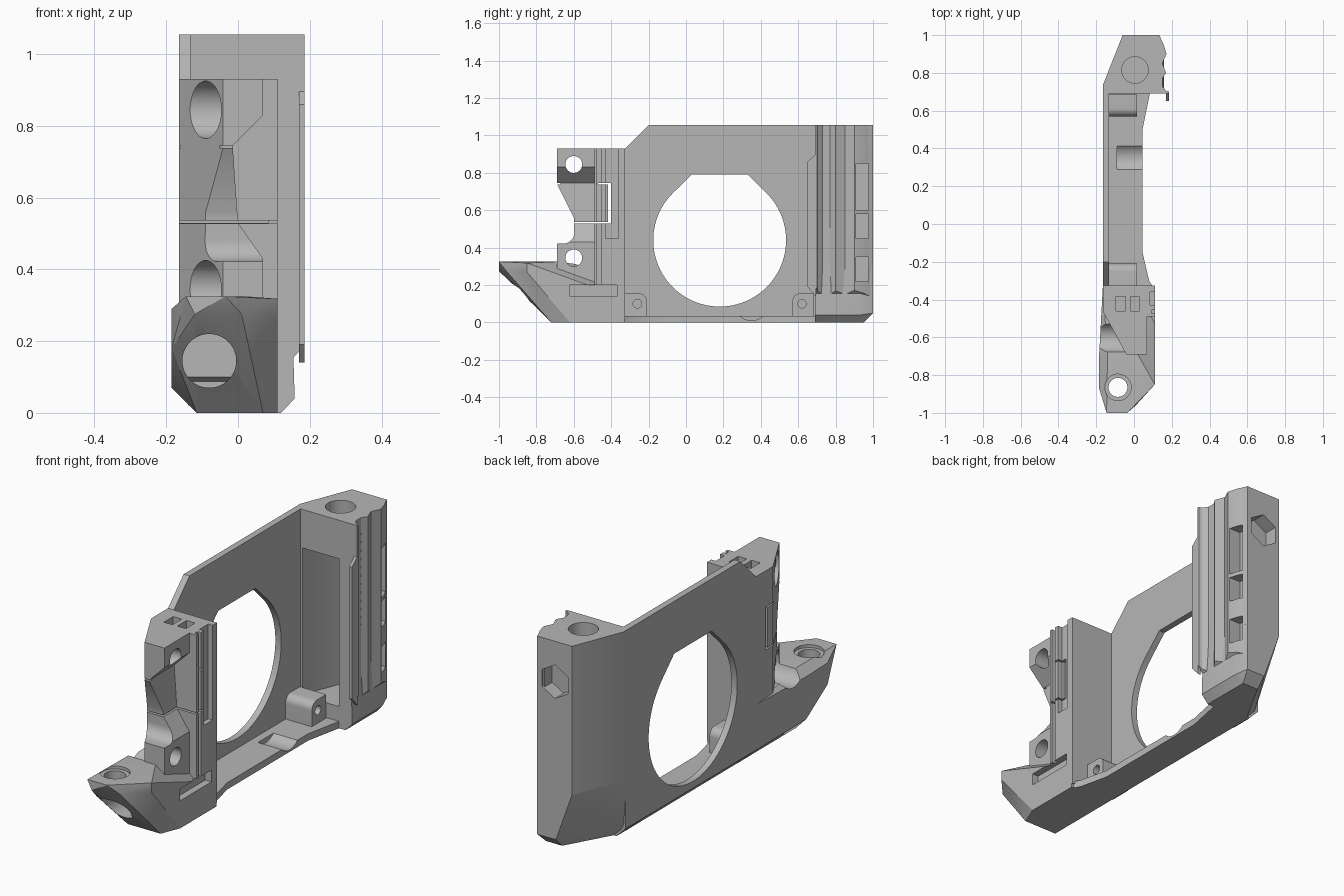
import bpy, bmesh
from math import cos, sin, pi, radians

if "Cube" in bpy.data.objects:
    bpy.data.objects.remove(bpy.data.objects["Cube"], do_unlink=True)

grey = bpy.data.materials.new("light grey plastic")
grey.use_nodes = True
grey.diffuse_color = (0.47, 0.47, 0.47, 1)
grey.node_tree.nodes["Principled BSDF"].inputs["Base Color"].default_value = (0.47, 0.47, 0.47, 1)
parts = []


def finish(name, bm, keep=True):
    bmesh.ops.recalc_face_normals(bm, faces=bm.faces)
    me = bpy.data.meshes.new(name)
    bm.to_mesh(me)
    bm.free()
    ob = bpy.data.objects.new(name, me)
    bpy.context.collection.objects.link(ob)
    if keep:
        parts.append(ob)
    else:
        ob.hide_render = True
    return ob


def prism(name, axis, pts, lo, hi, keep=True):
    """Extrude a flat outline along an axis from lo to hi."""
    place = {"x": lambda a, b, d: (d, a, b),
             "y": lambda a, b, d: (a, d, b),
             "z": lambda a, b, d: (a, b, d)}[axis]
    bm = bmesh.new()
    ends = [[bm.verts.new(place(a, b, d)) for a, b in pts] for d in (lo, hi)]
    for ring in ends:
        bm.faces.new(ring)
    for i in range(len(pts)):
        j = (i + 1) % len(pts)
        bm.faces.new((ends[0][i], ends[0][j], ends[1][j], ends[1][i]))
    return finish(name, bm, keep)


def hull(name, pts):
    bm = bmesh.new()
    for p in pts:
        bm.verts.new(p)
    res = bmesh.ops.convex_hull(bm, input=bm.verts)
    loose = {v for v in res["geom_interior"] + res["geom_unused"]
             if isinstance(v, bmesh.types.BMVert)}
    bmesh.ops.delete(bm, geom=list(loose), context="VERTS")
    bmesh.ops.dissolve_limit(bm, angle_limit=radians(1), verts=bm.verts, edges=bm.edges)
    return finish(name, bm)


def arc(a, b, r, start=0, end=360, n=48):
    full = end - start == 360
    steps = n if full else n + 1
    return [(a + r * cos(radians(start + (end - start) * i / n)),
             b + r * sin(radians(start + (end - start) * i / n))) for i in range(steps)]


def rect(a0, a1, b0, b1):
    return [(a0, b0), (a1, b0), (a1, b1), (a0, b1)]


def cutter(axis, pts, lo, hi):
    return prism("cutter", axis, pts, lo, hi, False)


def cut(ob, cutters):
    for c in cutters:
        mod = ob.modifiers.new("cut", "BOOLEAN")
        mod.operation, mod.solver, mod.object = "DIFFERENCE", "EXACT", c
    dg = bpy.context.evaluated_depsgraph_get()
    me = bpy.data.meshes.new_from_object(ob.evaluated_get(dg))
    ob.modifiers.clear()
    ob.data = me


# Shared cutters
edge_chamfer = cutter("y", [(-0.25, 0.135), (-0.25, -0.02), (-0.095, -0.02)], -0.66, 0.75)
bolt_heights = (0.345, 0.845)
counterbores = [cutter("x", arc(-0.6, z, 0.08), -0.4, -0.03) for z in bolt_heights]
pocket = cutter("z", [(-0.12, 0.6), (0.085, 0.6), (0.085, 0.9), (-0.05, 0.9), (-0.12, 0.72)], 0.11, 0.86)

# Side wall with a flat-topped round opening
wall = prism("side_wall", "x", [(-0.35, 0), (0.72, 0), (0.72, 1.055), (-0.2, 1.055),
                                (-0.325, 0.93), (-0.35, 0.93)], -0.165, -0.132)
opening = arc(0.18, 0.44, 0.355, 135, 405, 72) + [(0.33, 0.79), (0.03, 0.79)]
cut(wall, [cutter("x", opening, -0.3, 0), edge_chamfer])

# Floor rail, flaring out at both ends, with a shallow round scoop
floor = prism("floor_rail", "z", [(-0.165, -0.35), (0.11, -0.35), (0.08, -0.3), (0.045, -0.15), (0.045, 0.5),
                                  (0.09, 0.72), (-0.165, 0.72)], 0, 0.035)
cut(floor, [edge_chamfer, cutter("x", arc(0.35, 0.1, 0.09), -0.09, 0.2)])

# Screw lugs
for name, y, s in (("front_lug", -0.325, 1), ("rear_lug", 0.685, -1)):
    corner = [(y + s * (0.075 + 0.04 * cos(t * pi / 16)), 0.115 + 0.04 * sin(t * pi / 16)) for t in range(9)]
    lug = prism(name, "x", [(y, 0.02), (y + s * 0.115, 0.02)] + corner + [(y, 0.155)], -0.14, 0.015)
    cut(lug, [cutter("x", arc(y + s * 0.065, 0.1, 0.023, n=24), -0.1, 0.1)])

# Faceted foot
foot = hull("foot", [
    (-0.145, -1, 0.325), (-0.035, -1, 0.325), (0.11, -0.85, 0.318), (0.02, -0.69, 0.325), (-0.14, -0.69, 0.325),
    (-0.12, -1, 0.275), (0.01, -0.96, 0.275), (0.11, -0.85, 0.27),
    (-0.185, -0.87, 0.29), (-0.185, -0.87, 0.18), (-0.185, -0.7, 0.285), (-0.185, -0.7, 0.07),
    (-0.115, -0.72, 0), (0.07, -0.72, 0), (0.11, -0.62, 0), (0.11, -0.33, 0), (-0.115, -0.33, 0),
    (-0.165, -0.33, 0.05), (-0.165, -0.33, 0.28), (0.11, -0.33, 0.13), (0.11, -0.6, 0.15)])
cut(foot, [cutter("z", arc(-0.085, -0.865, 0.05), 0.1, 0.5),
           cutter("z", arc(-0.085, -0.865, 0.07), 0.31, 0.5),
           cutter("y", arc(-0.08, 0.145, 0.075), -1.2, -0.66),
           cutter("x", rect(-0.62, -0.37, 0.14, 0.2), 0.06, 0.3),
           counterbores[0]])

# Front column with a notched nose
scoop = arc(-0.655, 0.48, 0.058, 270, 360, 10)
column = prism("front_column", "x", [(-0.69, 0.1), (-0.69, 0.422)] + scoop +
               [(-0.6, 0.56), (-0.69, 0.74), (-0.69, 0.93), (-0.325, 0.93), (-0.325, 0.02), (-0.5, 0.02)],
               -0.165, 0.11)
slanted_side = cutter("z", [(-0.166, -0.46), (-0.025, -0.72), (-0.4, -0.72), (-0.4, -0.46)], 0.25, 1.2)
stepped_side = cutter("y", [(0.07, 0.2), (0.07, 0.43), (0, 0.53), (-0.015, 0.745), (0.07, 0.83),
                            (0.07, 1.1), (0.3, 1.1), (0.3, 0.2)], -0.8, -0.49)
slits = [cutter("x", rect(*r), -0.4, 0.4) for r in (
    (-0.65, -0.41, 0.528, 0.536), (-0.47, -0.41, 0.738, 0.746), (-0.418, -0.402, 0.529, 0.745))]
seam = cutter("x", rect(-0.72, -0.67, 0.738, 0.746), -0.4, 0.4)
grooves = [cutter("x", rect(-0.43, -0.36, 0.45, 1.1), 0.085, 0.3),
           cutter("x", rect(-0.475, -0.455, 0.2, 1.1), 0.092, 0.3),
           cutter("x", rect(-0.62, -0.37, 0.14, 0.2), 0.075, 0.3)]
pits = [cutter("z", rect(x - 0.024, x + 0.024, -0.46, -0.385), 0.87, 1.1) for x in (-0.07, 0.005)]
bolts = [cutter("x", arc(-0.6, z, 0.045), -0.4, 0.4) for z in bolt_heights]
cut(column, [slanted_side, stepped_side, edge_chamfer, seam] + slits + grooves + pits + counterbores + bolts)

# Rear pillar: tapered base, hollow upper body and ribbed inner edge
base = hull("pillar_base", [
    (-0.165, 0.69, 0.3), (-0.165, 0.735, 0.3), (-0.06, 1, 0.3), (0.135, 1, 0.3), (0.15, 0.93, 0.3),
    (0.15, 0.69, 0.3), (0.03, 1, 0.05), (0.135, 1, 0.05), (0.158, 0.93, 0.04), (0.158, 0.69, 0.04),
    (-0.165, 0.69, 0.05), (-0.115, 0.69, 0), (-0.08, 0.75, 0), (0.03, 0.95, 0), (0.12, 0.95, 0), (0.12, 0.69, 0)])
pillar = prism("rear_pillar", "z", [(-0.165, 0.69), (-0.165, 0.735), (-0.06, 1), (0.135, 1), (0.15, 0.96),
                                    (0.15, 0.69)], 0.3, 1.055)
ribs = prism("pillar_ribs", "z", [(0.1, 0.69), (0.1, 0.99), (0.137, 0.99), (0.157, 0.95), (0.172, 0.9), (0.15, 0.85),
                                  (0.17, 0.8), (0.15, 0.77), (0.15, 0.73), (0.17, 0.705), (0.185, 0.7),
                                  (0.185, 0.69)], 0.1, 1.055)
slots = [cutter("x", rect(0.91, 0.975, lo, hi), 0.105, 0.3)
         for lo, hi in ((0.22, 0.35), (0.45, 0.58), (0.6, 0.85))]
bolt_well = cutter("z", arc(0.005, 0.815, 0.07), 0.8, 1.2)
hexagon = cutter("y", arc(0.035, 0.85, 0.085, 30, 390, 6), 0.93, 1.2)
cut(base, [pocket] + slots)
cut(pillar, [pocket, bolt_well, hexagon] + slots)
cut(ribs, [cutter("y", [(0.05, 0.05), (0.25, 0.25), (0.25, 0.05)], 0.5, 1.2)] + slots)

# Thin lip along the pillar
prism("pillar_lip", "x", [(0.695, 0.14), (0.65, 0.19), (0.65, 0.86), (0.695, 0.9)], 0.17, 0.185)

# Clean up cutters, then colour and shade every part
for ob in [o for o in bpy.data.objects if o.name.startswith("cutter")]:
    bpy.data.objects.remove(ob, do_unlink=True)
bpy.ops.object.select_all(action="DESELECT")
for ob in parts:
    ob.data.materials.clear()
    ob.data.materials.append(grey)
    ob.select_set(True)
bpy.context.view_layer.objects.active = parts[0]
bpy.ops.object.shade_smooth_by_angle(angle=radians(25))
